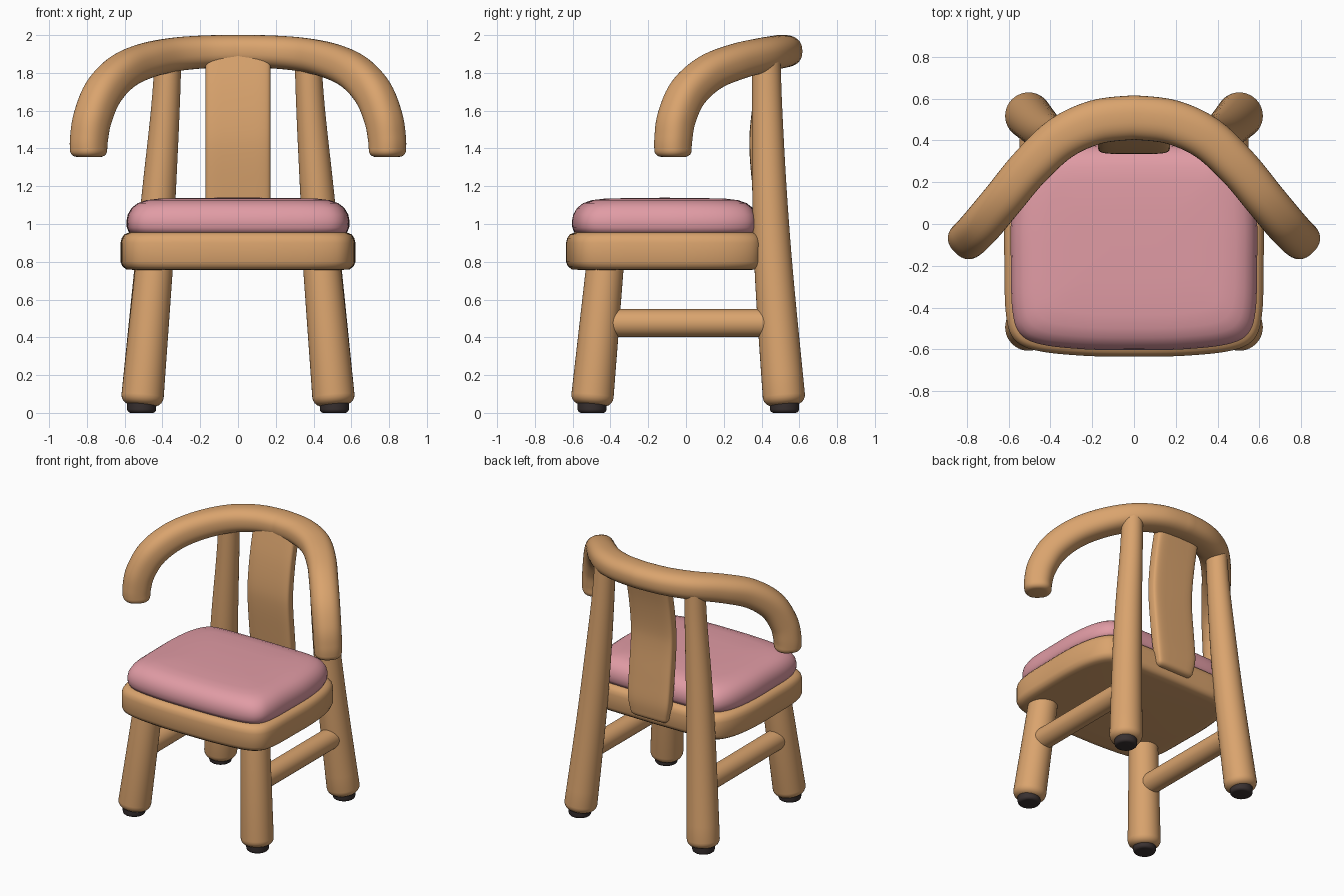
import bpy, bmesh, math
from mathutils import Vector

cube = bpy.data.objects.get("Cube")
if cube:
    bpy.data.objects.remove(cube, do_unlink=True)


def material(name, rgb):
    m = bpy.data.materials.new(name)
    m.use_nodes = True
    color = (*rgb, 1)
    m.diffuse_color = color
    m.node_tree.nodes["Principled BSDF"].inputs["Base Color"].default_value = color
    return m


WOOD = material("tan wood", (0.70, 0.37, 0.155))
PINK = material("pink cushion", (0.75, 0.33, 0.375))
DARK = material("dark rubber", (0.04, 0.03, 0.03))


def spline(points, steps, closed=False):
    """Smooth curve through the points, any number of values per point."""
    n = len(points)
    pick = (lambda i: points[i % n]) if closed else (lambda i: points[max(0, min(n - 1, i))])
    out = []
    for i in range(n if closed else n - 1):
        p = [pick(i + k) for k in (-1, 0, 1, 2)]
        for s in range(steps):
            t = s / steps
            out.append([0.5 * (2 * b + (c - a) * t + (2 * a - 5 * b + 4 * c - d) * t * t
                               + (3 * b - a - 3 * c + d) * t ** 3) for a, b, c, d in zip(*p)])
    return out if closed else out + [list(points[-1])]


def loft(name, rings, mat, cap_start=True, mirror=False):
    """Skin a stack of equal rings, optionally mirrored across x."""
    bm = bmesh.new()
    loops = [[bm.verts.new(v) for v in ring] for ring in rings]
    n = len(loops[0])
    for a, b in zip(loops, loops[1:]):
        for i in range(n):
            j = (i + 1) % n
            bm.faces.new((a[i], a[j], b[j], b[i]))
    bm.faces.new(loops[-1])
    if cap_start:
        bm.faces.new(loops[0])
    bmesh.ops.recalc_face_normals(bm, faces=bm.faces)
    mesh = bpy.data.meshes.new(name)
    bm.to_mesh(mesh)
    bm.free()
    mesh.materials.append(mat)
    mesh.shade_smooth()
    mesh.set_sharp_from_angle(angle=math.radians(50))
    obj = bpy.data.objects.new(name, mesh)
    bpy.context.collection.objects.link(obj)
    if mirror:
        mod = obj.modifiers.new("mirror", "MIRROR")
        mod.merge_threshold = 0.002
    return obj


def sweep(name, path, normal, mat, power=2, rounding=0, sides=40, **options):
    """Sweep a rounded section along x, y, z, half size a (on normal), half size b."""
    pos = [Vector(p[:3]) for p in path]
    nrm, rings = Vector(normal), []

    def ring(centre, a, b, side):
        verts = []
        for k in range(sides):
            t = 2 * math.pi * k / sides
            c, s = math.cos(t), math.sin(t)
            u = math.copysign(abs(c) ** (2 / power), c) * a
            v = math.copysign(abs(s) ** (2 / power), s) * b
            verts.append(centre + nrm * u + side * v)
        rings.append(verts)

    for i, (p, row) in enumerate(zip(pos, path)):
        tan = (pos[min(i + 1, len(pos) - 1)] - pos[max(i - 1, 0)]).normalized()
        if i == 0 and not options.get("cap_start", True):
            tan = Vector((1, 0, 0))
        nrm = (nrm - tan * nrm.dot(tan)).normalized()
        side = tan.cross(nrm)
        ring(p, row[3], row[4], side)
    # Rounded end
    if rounding:
        for k in range(1, 6):
            t = k * math.pi / 10
            cut = rounding * (1 - math.cos(t))
            ring(pos[-1] + tan * rounding * math.sin(t), path[-1][3] - cut, path[-1][4] - cut, side)
    return loft(name, rings, mat, **options)


# Seat outline: rounded front corners, sides drawn in towards the back
half = [(0.0, -0.635), (0.25, -0.63), (0.47, -0.605), (0.575, -0.55), (0.613, -0.43), (0.62, -0.2),
        (0.62, 0.02), (0.6, 0.2), (0.56, 0.32), (0.5, 0.385), (0.4, 0.405), (0.2, 0.41), (0.0, 0.412)]
outline = spline(half + [(-x, y) for x, y in half[-2:0:-1]], 5, closed=True)
MID_Y = -0.112


def slab(name, layers, mat):
    """Stack inset copies of the seat outline: (inset, z)."""
    loft(name, [[Vector((x * (1 - i / 0.62), MID_Y + (y - MID_Y) * (1 - i / 0.523), z))
                 for x, y in outline] for i, z in layers], mat)


slab("seat_frame", [(0.07, 0.757), (0.03, 0.76), (0.01, 0.775), (0, 0.8), (0, 0.9),
                    (0.006, 0.925), (0.02, 0.945), (0.045, 0.955), (0.1, 0.957)], WOOD)
slab("seat_cushion", [(0.08, 0.945), (0.045, 0.955), (0.033, 0.98), (0.031, 1.015), (0.038, 1.05),
                      (0.058, 1.085), (0.09, 1.11), (0.135, 1.126), (0.2, 1.134),
                      (0.35, 1.138), (0.5, 1.139)], PINK)

# Legs, the back pair running up to the rail
X_AXIS = (1, 0, 0)
sweep("front_legs", [(0.437, -0.422, 0.85, 0.098, 0.098), (0.505, -0.495, 0.09, 0.112, 0.112)],
      X_AXIS, WOOD, rounding=0.05, mirror=True)
sweep("back_legs", spline([(0.37, 0.425, 1.88, 0.07, 0.075), (0.385, 0.43, 1.6, 0.076, 0.08),
                           (0.42, 0.443, 1.15, 0.09, 0.092), (0.455, 0.468, 0.7, 0.1, 0.102),
                           (0.505, 0.518, 0.09, 0.112, 0.112)], 4),
      X_AXIS, WOOD, rounding=0.05, mirror=True)

# Rubber feet
for name, y in (("front_feet", -0.497), ("back_feet", 0.522)):
    sweep(name, [(0.51, y, 0.07, 0.077, 0.077), (0.51, y, 0.02, 0.077, 0.077)],
          X_AXIS, DARK, rounding=0.02, mirror=True)

# Side stretchers
sweep("side_stretchers", [(0.472, -0.46, 0.475, 0.074, 0.074), (0.475, 0.49, 0.475, 0.074, 0.074)],
      X_AXIS, WOOD, mirror=True)

# Curved back splat
sweep("back_splat", spline([(0, 0.455, 1.9, 0.172, 0.045), (0, 0.41, 1.7, 0.172, 0.045),
                            (0, 0.383, 1.5, 0.172, 0.045), (0, 0.383, 1.35, 0.172, 0.045),
                            (0, 0.405, 1.12, 0.172, 0.045), (0, 0.422, 0.95, 0.168, 0.043),
                            (0, 0.418, 0.85, 0.15, 0.04)], 5),
      X_AXIS, WOOD, power=5, rounding=0.035)

# Bent top rail that turns down into the arms
rail = [(0, 0.51, 1.915, 0.086, 0.106), (0.18, 0.488, 1.911, 0.087, 0.106),
        (0.35, 0.41, 1.895, 0.09, 0.104), (0.5, 0.27, 1.86, 0.094, 0.1),
        (0.62, 0.125, 1.8, 0.097, 0.098), (0.715, 0.01, 1.695, 0.099, 0.098),
        (0.77, -0.05, 1.56, 0.098, 0.096), (0.789, -0.067, 1.45, 0.095, 0.095),
        (0.791, -0.069, 1.39, 0.093, 0.093)]
sweep("arm_rail", spline(rail, 6), (0, 0, 1), WOOD, power=2.4, rounding=0.035,
      cap_start=False, mirror=True)
